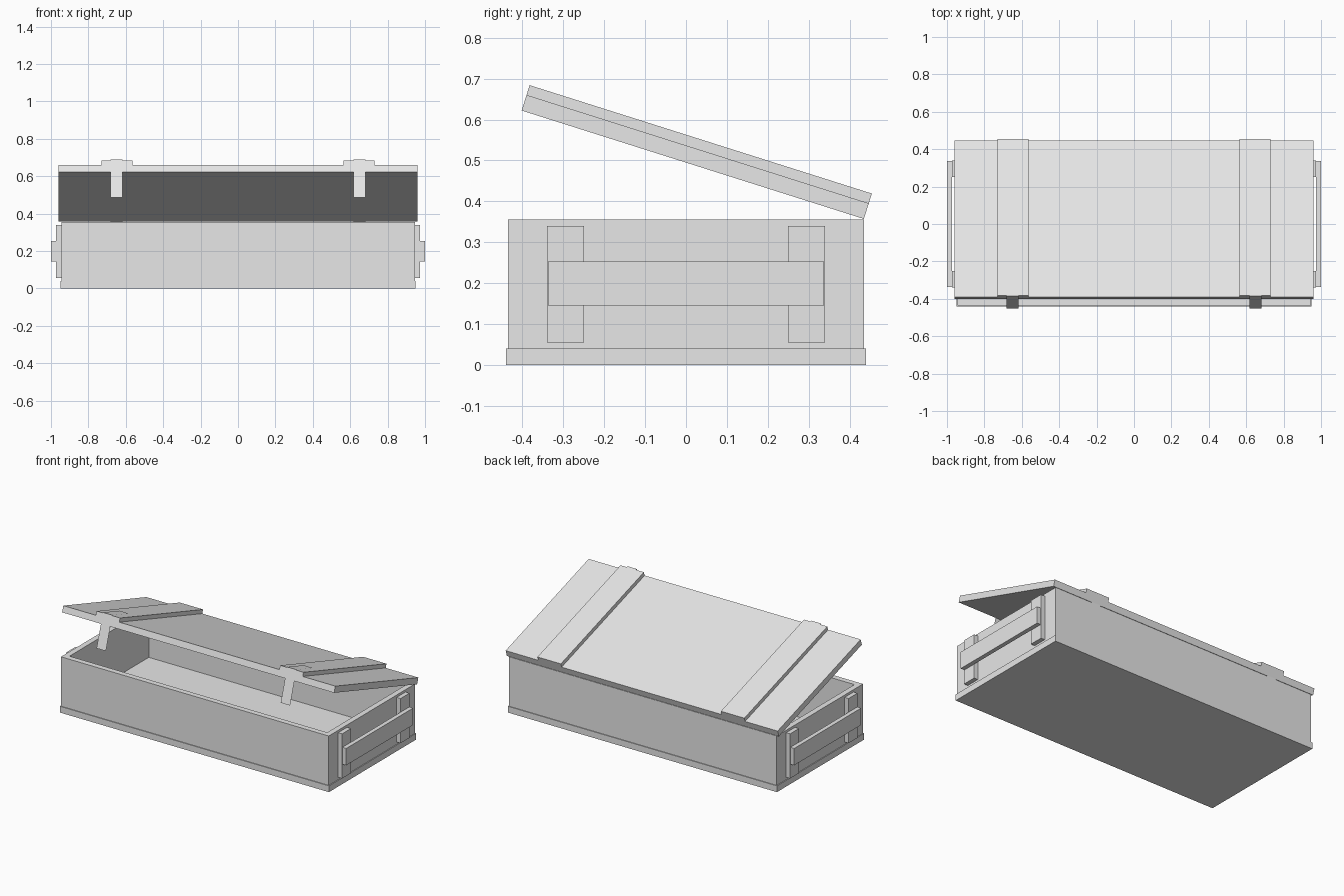
import bpy, bmesh, math
from mathutils import Vector

cube = bpy.data.objects.get("Cube")
if cube:
    bpy.data.objects.remove(cube, do_unlink=True)

grey = bpy.data.materials.new("plain_grey")
grey.use_nodes = True
grey.diffuse_color = (0.8, 0.8, 0.8, 1)
grey.node_tree.nodes["Principled BSDF"].inputs["Base Color"].default_value = (0.8, 0.8, 0.8, 1)

HINGE = Vector((0, 0.435, 0.357))
LID_TILT = -math.radians(17.57)
LID_LENGTH = 0.878


def finish(name, bm, on_lid=False):
    mesh = bpy.data.meshes.new(name)
    bm.to_mesh(mesh)
    bm.free()
    mesh.materials.append(grey)
    obj = bpy.data.objects.new(name, mesh)
    bpy.context.collection.objects.link(obj)
    if on_lid:
        obj.location = HINGE
        obj.rotation_euler.x = LID_TILT
    return obj


def box_mesh(x, y, z):
    bm = bmesh.new()
    bmesh.ops.create_cube(bm, size=1)
    for v in bm.verts:
        v.co = [(r[0] + r[1]) / 2 + c * abs(r[1] - r[0]) for r, c in zip((x, y, z), v.co)]
    return bm


def strip(name, x, width, path, on_lid=False):
    """Thin sheet following a (y, z) path."""
    bm = bmesh.new()
    rows = [[bm.verts.new((x + s * width / 2, y, z)) for s in (-1, 1)] for y, z in path]
    for a, b in zip(rows, rows[1:]):
        bm.faces.new((a[0], a[1], b[1], b[0]))
    return finish(name, bm, on_lid)


# Base plate and hollow crate body
finish("base_plate", box_mesh((-0.95, 0.95), (-0.44, 0.44), (0, 0.04)))
body = box_mesh((-0.945, 0.945), (-0.435, 0.435), (0.02, 0.355))
top = max(body.faces, key=lambda f: f.calc_center_median().z)
bmesh.ops.inset_region(body, faces=[top], thickness=0.05)
floor = bmesh.ops.extrude_face_region(body, geom=[top])["geom"]
bmesh.ops.delete(body, geom=[top], context='FACES_ONLY')
bmesh.ops.translate(body, verts=[g for g in floor if isinstance(g, bmesh.types.BMVert)],
                    vec=(0, 0, -0.313))
bmesh.ops.recalc_face_normals(body, faces=body.faces)
finish("crate_body", body)

# Lid board, hinged open at the back
finish("lid_board", box_mesh((-0.96, 0.96), (-LID_LENGTH, 0), (0, 0.04)), True)

for side, label in ((1, "left"), (-1, "right")):
    # Carrying handle: two uprights and a rail
    for end, place in ((-1, "front"), (1, "back")):
        finish(f"{label}_{place}_handle_upright",
               box_mesh((side * 0.945, side * 0.973), (end * 0.25, end * 0.34), (0.055, 0.34)))
    finish(f"{label}_handle_rail",
           box_mesh((side * 0.973, side * 1.0), (-0.337, 0.337), (0.145, 0.253)))

    # Lid batten
    finish(f"{label}_lid_batten",
           box_mesh((side * 0.565, side * 0.73), (-LID_LENGTH, 0), (0.04, 0.065)), True)

    # Latch folded over the front edge, and hinge leaf on the back wall
    edge = -LID_LENGTH - 0.005
    strip(f"{label}_latch", side * 0.65, 0.066,
          [(edge, -0.145), (edge, 0.069), (-0.709, 0.069)], True)
    strip(f"{label}_hinge_leaf", side * 0.65, 0.066, [(0.439, 0.357), (0.439, 0.285)])
